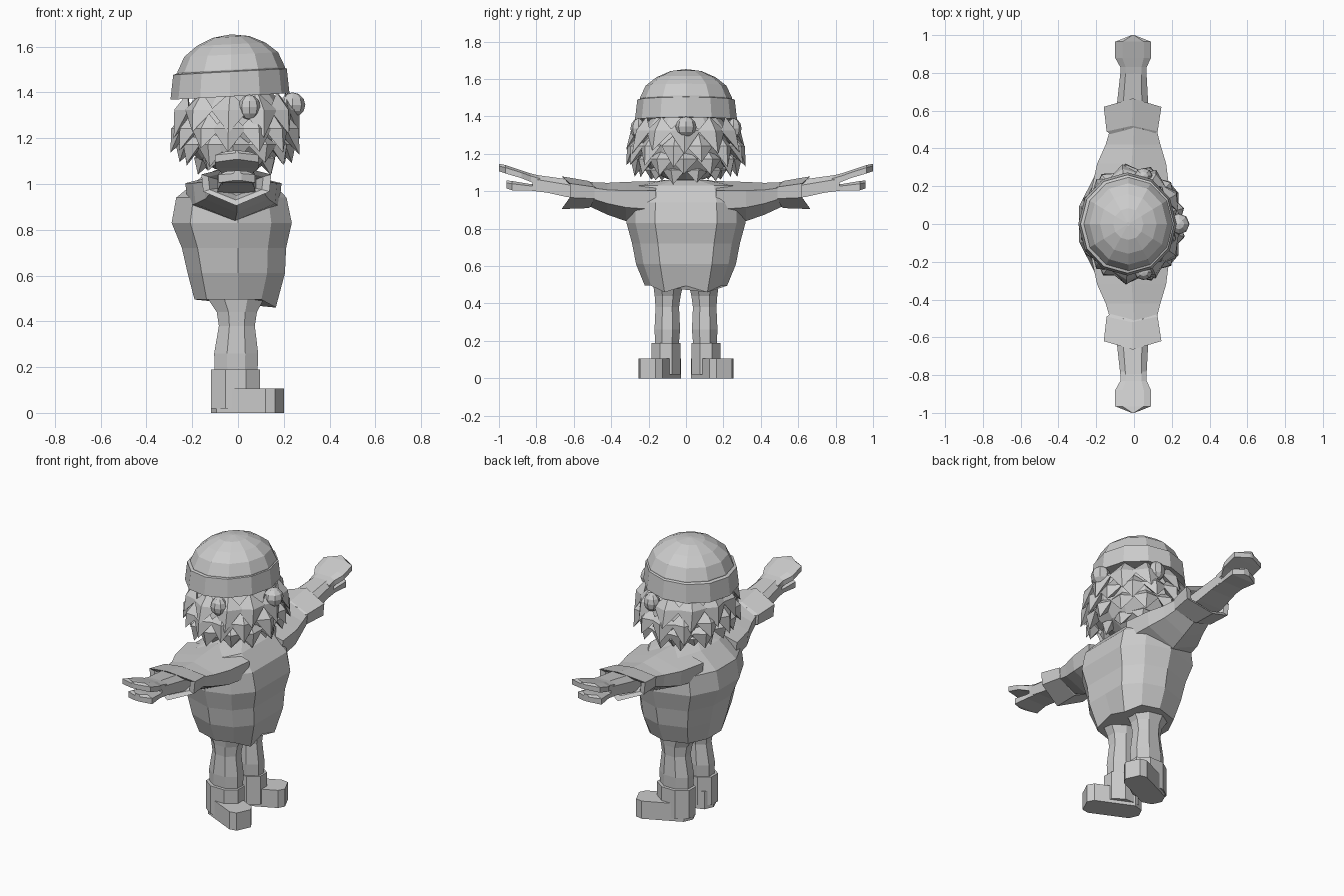
import bpy, bmesh, math, random
from mathutils import Vector, Matrix

if "Cube" in bpy.data.objects:
    bpy.data.objects.remove(bpy.data.objects["Cube"])

random.seed(4)
grey = bpy.data.materials.new("plain_grey")
grey.diffuse_color = (0.6, 0.6, 0.6, 1)
grey.use_nodes = True
grey.node_tree.nodes["Principled BSDF"].inputs["Base Color"].default_value = grey.diffuse_color


def finish(name, bm):
    bmesh.ops.recalc_face_normals(bm, faces=bm.faces)
    me = bpy.data.meshes.new(name)
    bm.to_mesh(me)
    bm.free()
    me.materials.append(grey)
    ob = bpy.data.objects.new(name, me)
    bpy.context.collection.objects.link(ob)
    return ob


def loft(name, rings, cap_start=True, cap_end=True):
    """Skin a list of equal-length point rings."""
    bm = bmesh.new()
    vs = [[bm.verts.new(p) for p in r] for r in rings]
    n = len(vs[0])
    for a, b in zip(vs, vs[1:]):
        for i in range(n):
            j = (i + 1) % n
            bm.faces.new((a[i], a[j], b[j], b[i]))
    if cap_start:
        bm.faces.new(vs[0])
    if cap_end:
        bm.faces.new(vs[-1])
    return finish(name, bm)


def ellipse(cx, cy, rx, ry, z, n, tilt=0.0, off=0.0):
    pts = []
    for i in range(n):
        a = 2 * math.pi * (i + off) / n
        x = rx * math.cos(a)
        pts.append((cx + x, cy + ry * math.sin(a), z + tilt * x))
    return pts


def ball(name, centre, size, u=8, v=6):
    bm = bmesh.new()
    bmesh.ops.create_uvsphere(bm, u_segments=u, v_segments=v, radius=1)
    bmesh.ops.transform(bm, verts=bm.verts,
                        matrix=Matrix.Translation(centre) @ Matrix.Diagonal((*size, 1)))
    return finish(name, bm)


# Cap: dome and folded band, slightly tilted back
loft("cap_dome", [ellipse(-.03, 0, r, r * 1.05, z, 12, .05) for r, z in
                  ((.238, 1.44), (.235, 1.50), (.205, 1.565), (.15, 1.61), (.08, 1.642), (.01, 1.652))])
loft("cap_band", [ellipse(-.035, 0, r, r * 1.05, z, 12, .055) for r, z in
                  ((.235, 1.385), (.26, 1.382), (.248, 1.49), (.232, 1.495))])

# Head, nose and ears
ball("head", (-.01, 0, 1.25), (.235, .26, .2), 12, 8)
ball("nose", (.238, 0, 1.345), (.056, .056, .055))
for s, side in ((1, "left"), (-1, "right")):
    ball(side + "_ear", (.05, s * .255, 1.335), (.048, .042, .055))

# Beard and hair: rows of broad folded pointed tufts
bm = bmesh.new()
rows = [  # top z, tip z, base rx, ry, tip rx, ry, count
    (1.40, 1.21, .235, .255, .28, .322, 11),
    (1.31, 1.14, .24, .275, .285, .322, 13),
    (1.23, 1.085, .22, .255, .245, .275, 12),
    (1.16, 1.045, .14, .18, .165, .19, 9),
]
for k, (zt, zb, rx, ry, tx, ty, n) in enumerate(rows):
    for i in range(n):
        a = 2 * math.pi * (i + .5 * (k % 2)) / n + random.uniform(-.05, .05)
        c, s = math.cos(a), math.sin(a)
        base = Vector((-.01 + rx * c, ry * s, zt))
        out = Vector((c, s, 0))
        side = Vector((-s, c, 0)) * (1.2 * math.pi * (rx + ry) / 2 / n)
        drop = Vector((0, 0, zb - zt))
        tip = Vector((-.01 + tx * c, ty * s, zb + random.uniform(-.015, .02)))
        top, ridge = base - out * .02, base + out * .042 + drop * .4
        l, r = base + side + drop * .4, base - side + drop * .4
        back = base - out * .03 + drop * .6
        top, ridge, l, r, back, tip = [bm.verts.new(p) for p in (top, ridge, l, r, back, tip)]
        for f in ((top, l, ridge), (top, ridge, r), (l, tip, ridge), (ridge, tip, r),
                  (top, back, l), (top, r, back), (l, back, tip), (r, tip, back)):
            bm.faces.new(f)
finish("beard_tufts", bm)


# Tunic body: faceted rings, front hem corners hang lower
def tunic_ring(z, xf, xb, ry, dip=0.0):
    half = [(xf, 0, z), (xf, .52 * ry, z - dip), (.62 * xf, .85 * ry, z), (0, ry, z),
            (.72 * xb, .8 * ry, z), (xb, .3 * ry, z)]
    return half + [(x, -y, h) for x, y, h in half[:0:-1]]


loft("tunic", [tunic_ring(*r) for r in (
    (.495, .165, -.19, .22, .035), (.61, .205, -.22, .267), (.72, .21, -.245, .288),
    (.83, .235, -.29, .318), (.94, .212, -.27, .315), (1.03, .13, -.16, .29), (1.06, .07, -.1, .12))])


# Arm cross-sections, running out along y
def hexa(s, y, x0, x1, z0, z1, push=0.0):
    c, h = (x0 + x1) / 2, z1 - z0
    return [(c, s * (y + push), z1), (x1, s * y, z1 - .22 * h), (x1 * .95, s * y, z0 + .35 * h),
            (c, s * (y + push), z0), (x0 * .95, s * y, z0 + .35 * h), (x0, s * y, z1 - .22 * h)]


def slab(s, y, x0, x1, z0, z1):
    """Flat bar with its two top edges bevelled."""
    w, h = .2 * (x1 - x0), .3 * (z1 - z0)
    return [(x0, s * y, z0), (x1, s * y, z0), (x1, s * y, z1 - h),
            (x1 - w, s * y, z1), (x0 + w, s * y, z1), (x0, s * y, z1 - h)]


for s, side in ((1, "left"), (-1, "right")):
    # Sleeve and flared cuff
    loft(side + "_sleeve", [hexa(s, *r) for r in (
        (.16, -.23, .19, .82, 1.055), (.32, -.195, .17, .84, 1.05),
        (.42, -.15, .14, .875, 1.045), (.54, -.115, .11, .93, 1.05))])
    loft(side + "_cuff", [hexa(s, *r) for r in (
        (.46, -.10, .09, .94, 1.03, .02), (.49, -.145, .125, .91, 1.055, .03),
        (.62, -.16, .145, .905, 1.08, .045), (.615, -.13, .11, .93, 1.06, .03),
        (.56, -.09, .08, .95, 1.04, .02))])
    # Forearm with flat fingers above and a flat thumb below
    loft(side + "_forearm", [slab(s, *r) for r in (
        (.5, -.09, .08, .95, 1.04), (.64, -.09, .075, .97, 1.065), (.82, -.07, .065, 1.01, 1.09))])
    loft(side + "_fingers", [slab(s, *r) for r in (
        (.78, -.07, .065, 1.03, 1.083), (.83, -.072, .067, 1.05, 1.095), (.88, -.10, .09, 1.07, 1.112),
        (.965, -.10, .09, 1.095, 1.14), (1.0, -.012, .002, 1.107, 1.147))])
    loft(side + "_thumb", [slab(s, *r) for r in (
        (.72, -.07, .065, .99, 1.035), (.84, -.07, .065, 1.005, 1.04),
        (.93, -.085, .075, 1.005, 1.055), (.96, -.02, .015, 1.015, 1.058))])

    # Leg
    loft(side + "_leg", [ellipse(cx, s * cy, rx, ry, z, 8, 0, .5) for cx, cy, rx, ry, z in (
        (-.008, .102, .10, .066, .15), (-.008, .10, .104, .074, .26), (-.005, .10, .085, .068, .38),
        (-.005, .098, .095, .075, .44), (-.01, .095, .14, .088, .51), (-.01, .09, .14, .09, .56))])

    # Boot: shaft and splayed foot
    loft(side + "_boot_shaft", [ellipse(-.01, s * .107, .116, .083, z, 8, 0, .5) for z in (.02, .19)])
    sole = [(-.115, -.03), (-.115, .03), (-.07, .07), (.165, .07), (.2, .045),
            (.2, -.045), (.165, -.07), (-.07, -.07)]
    t = math.radians(25) * s
    turned = [(x * math.cos(t) - y * math.sin(t), s * .12 + x * math.sin(t) + y * math.cos(t)) for x, y in sole]
    loft(side + "_boot_foot", [[(x, y, z) for x, y in turned] for z in (0, .107)])
